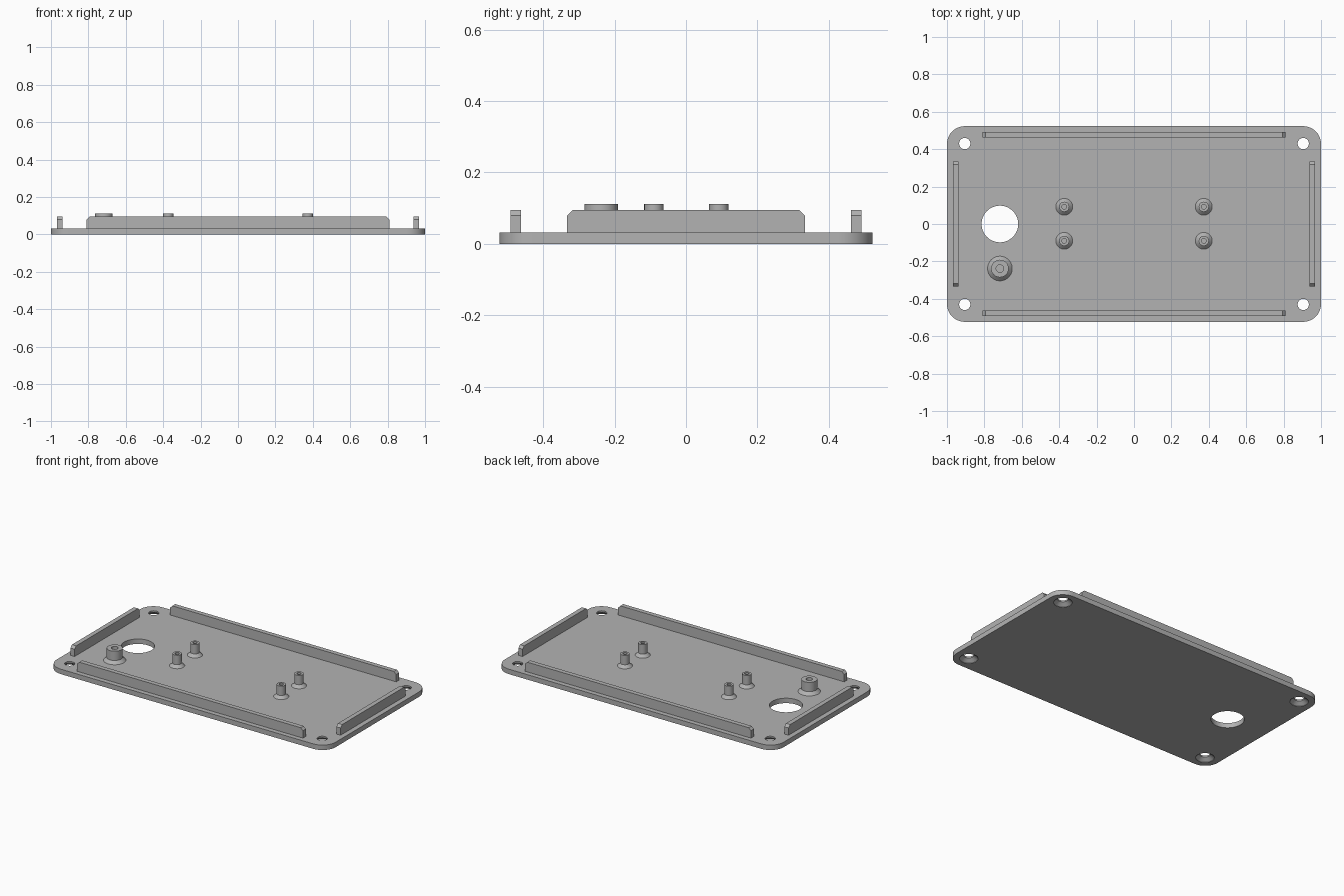
import bpy, bmesh, math

if "Cube" in bpy.data.objects:
    bpy.data.objects.remove(bpy.data.objects["Cube"])

T = 0.032            # plate thickness
HX, HY = 1.0, 0.523  # plate half sizes

grey = bpy.data.materials.new("light grey plastic")
grey.diffuse_color = (0.45, 0.45, 0.45, 1)
grey.use_nodes = True
grey.node_tree.nodes["Principled BSDF"].inputs["Base Color"].default_value = grey.diffuse_color


def finish(name, bm, smooth=True):
    bmesh.ops.recalc_face_normals(bm, faces=bm.faces)
    me = bpy.data.meshes.new(name)
    bm.to_mesh(me)
    bm.free()
    ob = bpy.data.objects.new(name, me)
    bpy.context.collection.objects.link(ob)
    me.materials.append(grey)
    if smooth:
        smooth_by_angle(ob)
    return ob


def smooth_by_angle(ob):
    bpy.ops.object.select_all(action='DESELECT')
    bpy.context.view_layer.objects.active = ob
    ob.select_set(True)
    bpy.ops.object.shade_smooth_by_angle(angle=math.radians(30))


def extrude_outline(bm, pts, vec):
    face = bm.faces.new([bm.verts.new(p) for p in pts])
    ret = bmesh.ops.extrude_face_region(bm, geom=[face])
    verts = [g for g in ret["geom"] if isinstance(g, bmesh.types.BMVert)]
    bmesh.ops.translate(bm, verts=verts, vec=vec)


def lathe(name, profile, x, y, n=40):
    """Revolve (radius, z) points around a vertical axis at x, y."""
    bm = bmesh.new()
    rings = []
    for r, z in profile:
        if r == 0:
            rings.append([bm.verts.new((x, y, z))] * n)
        else:
            rings.append([bm.verts.new((x + r * math.cos(math.tau * i / n),
                                        y + r * math.sin(math.tau * i / n), z))
                          for i in range(n)])
    for a, b in zip(rings, rings[1:]):
        for i in range(n):
            j = (i + 1) % n
            quad = list(dict.fromkeys((a[i], a[j], b[j], b[i])))
            bm.faces.new(quad)
    return finish(name, bm)


# Base plate with rounded corners
R = 0.095
outline = []
for k, (sx, sy) in enumerate([(1, 1), (-1, 1), (-1, -1), (1, -1)]):
    for i in range(13):
        a = math.pi / 2 * (k + i / 12)
        outline.append((sx * (HX - R) + R * math.cos(a),
                        sy * (HY - R) + R * math.sin(a), 0))
bm = bmesh.new()
extrude_outline(bm, outline, (0, 0, T))
plate = finish("base_plate", bm, smooth=False)

# Countersunk screw holes and the large round opening
cutters = [lathe("screw_hole_cutter",
                 [(0, -0.01), (0.055, -0.01), (0.055, 0.002), (0.03, 0.022),
                  (0.03, T + 0.02), (0, T + 0.02)], sx * 0.905, sy * 0.43)
           for sx in (-1, 1) for sy in (-1, 1)]
cutters.append(lathe("opening_cutter",
                     [(0, -0.01), (0.098, -0.01), (0.098, T + 0.02), (0, T + 0.02)],
                     -0.717, 0.0, 64))
bpy.context.view_layer.objects.active = plate
for c in cutters:
    m = plate.modifiers.new("hole", 'BOOLEAN')
    m.operation = 'DIFFERENCE'
    m.solver = 'EXACT'
    m.object = c
    bpy.ops.object.modifier_apply(modifier=m.name)
    bpy.data.objects.remove(c)
smooth_by_angle(plate)


# Locating ribs along the four edges, with chamfered top ends
def rib(name, half, inner, outer, along_x):
    top, ch = 0.095, 0.016
    prof = [(-half, T - 0.004), (half, T - 0.004), (half, top - ch),
            (half - ch, top), (-half + ch, top), (-half, top - ch)]
    bm = bmesh.new()
    if along_x:
        extrude_outline(bm, [(u, inner, z) for u, z in prof], (0, outer - inner, 0))
    else:
        extrude_outline(bm, [(inner, u, z) for u, z in prof], (outer - inner, 0, 0))
    finish(name, bm, smooth=False)


for s, side in ((-1, "front"), (1, "back")):
    rib(side + "_rib", 0.81, s * 0.462, s * 0.492, True)
for s, side in ((-1, "left"), (1, "right")):
    rib(side + "_rib", 0.333, s * 0.938, s * 0.968, False)


# Hollow standoffs with flared feet
def standoff(name, x, y, foot, post, bore):
    flare = foot - post
    lathe(name, [(foot, T - 0.002), (foot, T), (post, T + flare), (post, 0.111),
                 (bore, 0.111), (bore, T + 0.004), (0, T + 0.004)], x, y)


for sx in (-1, 1):
    for y in (-0.09, 0.092):
        standoff("small_standoff", sx * 0.373, y, 0.045, 0.027, 0.013)
standoff("large_standoff", -0.717, -0.238, 0.066, 0.047, 0.02)
